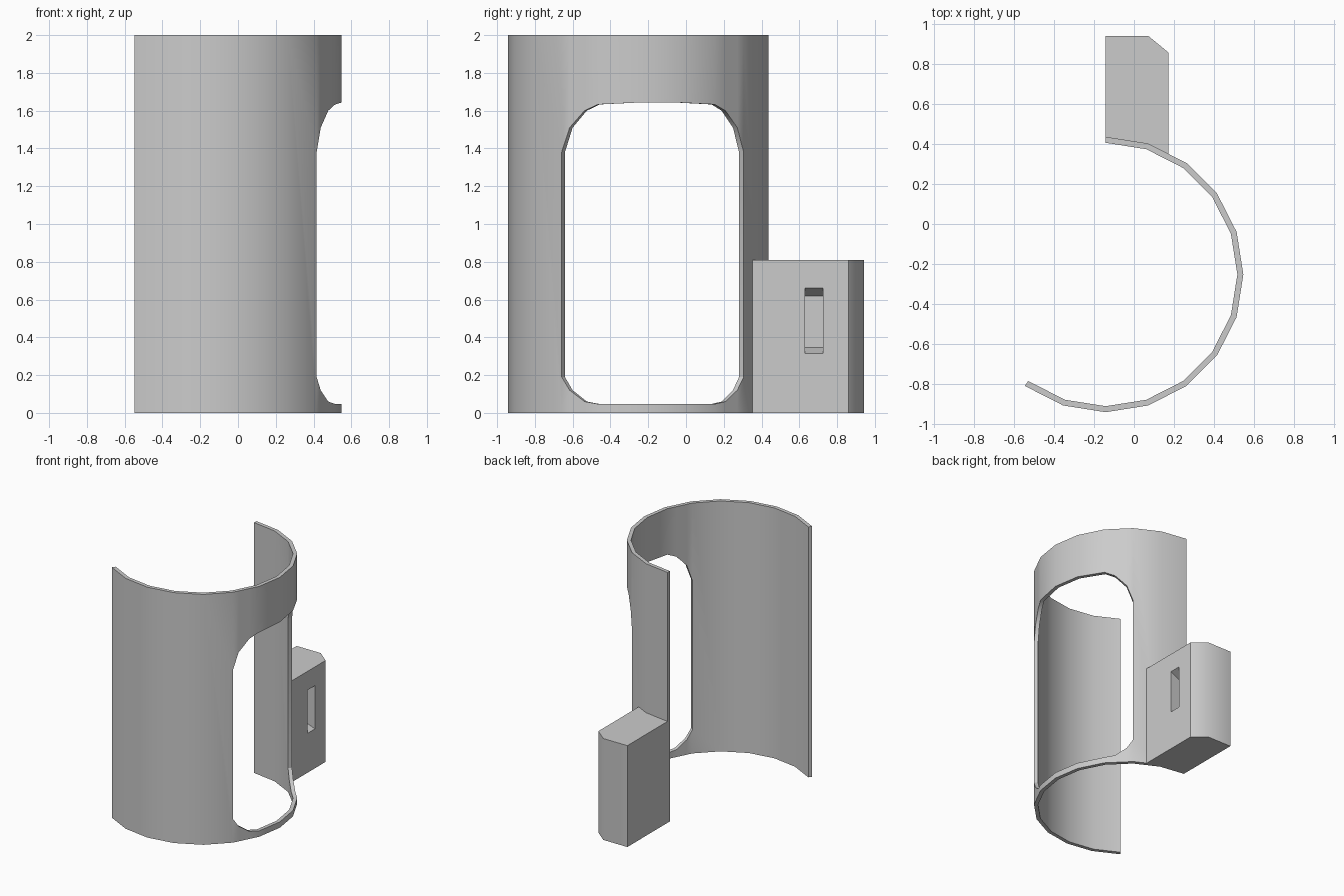
import bpy, bmesh, math

if "Cube" in bpy.data.objects:
    bpy.data.objects.remove(bpy.data.objects["Cube"])

CX, CY = -0.142, -0.253          # axis of the curved wall
R_OUT, R_IN, HEIGHT = 0.69, 0.66, 2.0
STEP = math.radians(18)          # 20-sided circle


def finish(bm, name, angle):
    bmesh.ops.recalc_face_normals(bm, faces=bm.faces)
    mesh = bpy.data.meshes.new(name)
    bm.to_mesh(mesh)
    bm.free()
    obj = bpy.data.objects.new(name, mesh)
    bpy.context.collection.objects.link(obj)
    bpy.ops.object.select_all(action='DESELECT')
    obj.select_set(True)
    bpy.context.view_layer.objects.active = obj
    bpy.ops.object.shade_smooth_by_angle(angle=math.radians(angle))
    return obj


def on_wall(s, z, r):
    """Point on the 20-gon; s counts facets from the +x direction."""
    i = math.floor(s)
    u = s - i
    a, b = i * STEP, (i + 1) * STEP
    return (CX + r * ((1 - u) * math.cos(a) + u * math.cos(b)),
            CY + r * ((1 - u) * math.sin(a) + u * math.sin(b)), z)


# curved wall: columns of panels, with a rounded window between facets -2 and 3
window = {-2: (0.19, 1.38), -1.78: (0.12, 1.51), -1.37: (0.06, 1.60),
          -1: (0.047, 1.633), 0: (0.047, 1.643), 1: (0.047, 1.643),
          2: (0.047, 1.633), 2.37: (0.06, 1.60), 2.78: (0.12, 1.51),
          3: (0.19, 1.38)}
columns = list(range(-7, -2)) + list(window) + [4, 5]
panels = []
for a, b in zip(columns, columns[1:]):
    if a in window and b in window:
        panels.append([(a, 0), (b, 0), (b, window[b][0]), (a, window[a][0])])
        panels.append([(a, window[a][1]), (b, window[b][1]), (b, HEIGHT), (a, HEIGHT)])
    else:
        right = [(b, z) for z in window.get(b, ())]
        left = [(a, z) for z in reversed(window.get(a, ()))]
        panels.append([(a, 0), (b, 0)] + right + [(b, HEIGHT), (a, HEIGHT)] + left)

bm = bmesh.new()
outer, inner = {}, {}
for panel in panels:
    for k in panel:
        if k not in outer:
            outer[k] = bm.verts.new(on_wall(*k, R_OUT))
            inner[k] = bm.verts.new(on_wall(*k, R_IN))
    bm.faces.new([outer[k] for k in panel])
    bm.faces.new([inner[k] for k in reversed(panel)])
# rim faces along every open border
pair = {outer[k]: inner[k] for k in outer}
rim = [e for e in bm.edges if e.is_boundary and e.verts[0] in pair]
for e in rim:
    v, w = e.verts
    bm.faces.new((v, w, pair[w], pair[v]))
finish(bm, "curved_wall", 30)

# side block: extruded outline following the wall, one chamfered corner
X1, TOP = 0.172, 0.81
outline = [(CX, CY + R_OUT), on_wall(4, 0, R_OUT)[:2], (X1, 0.352),
           (X1, 0.86), (0.071, 0.943), (CX, 0.943)]
bm = bmesh.new()
low = [bm.verts.new((x, y, 0)) for x, y in outline]
high = [bm.verts.new((x, y, TOP)) for x, y in outline]
bm.faces.new(low[::-1])
bm.faces.new(high)
for i in range(6):
    if i != 2:                   # the slotted side is built below
        j = (i + 1) % 6
        bm.faces.new((low[i], low[j], high[j], high[i]))


def slot_ring(x, z0, z1):
    return [bm.verts.new((x, y, z)) for y, z in
            ((0.63, z0), (0.725, z0), (0.725, z1), (0.63, z1))]


# slot with sloping ends, sunk into the side face
rings = [[low[2], low[3], high[3], high[2]],
         slot_ring(X1, 0.315, 0.66), slot_ring(X1 - 0.08, 0.345, 0.62)]
for p, q in zip(rings, rings[1:]):
    for i in range(4):
        j = (i + 1) % 4
        bm.faces.new((p[i], p[j], q[j], q[i]))
bm.faces.new(rings[-1])
finish(bm, "slotted_block", 42)
